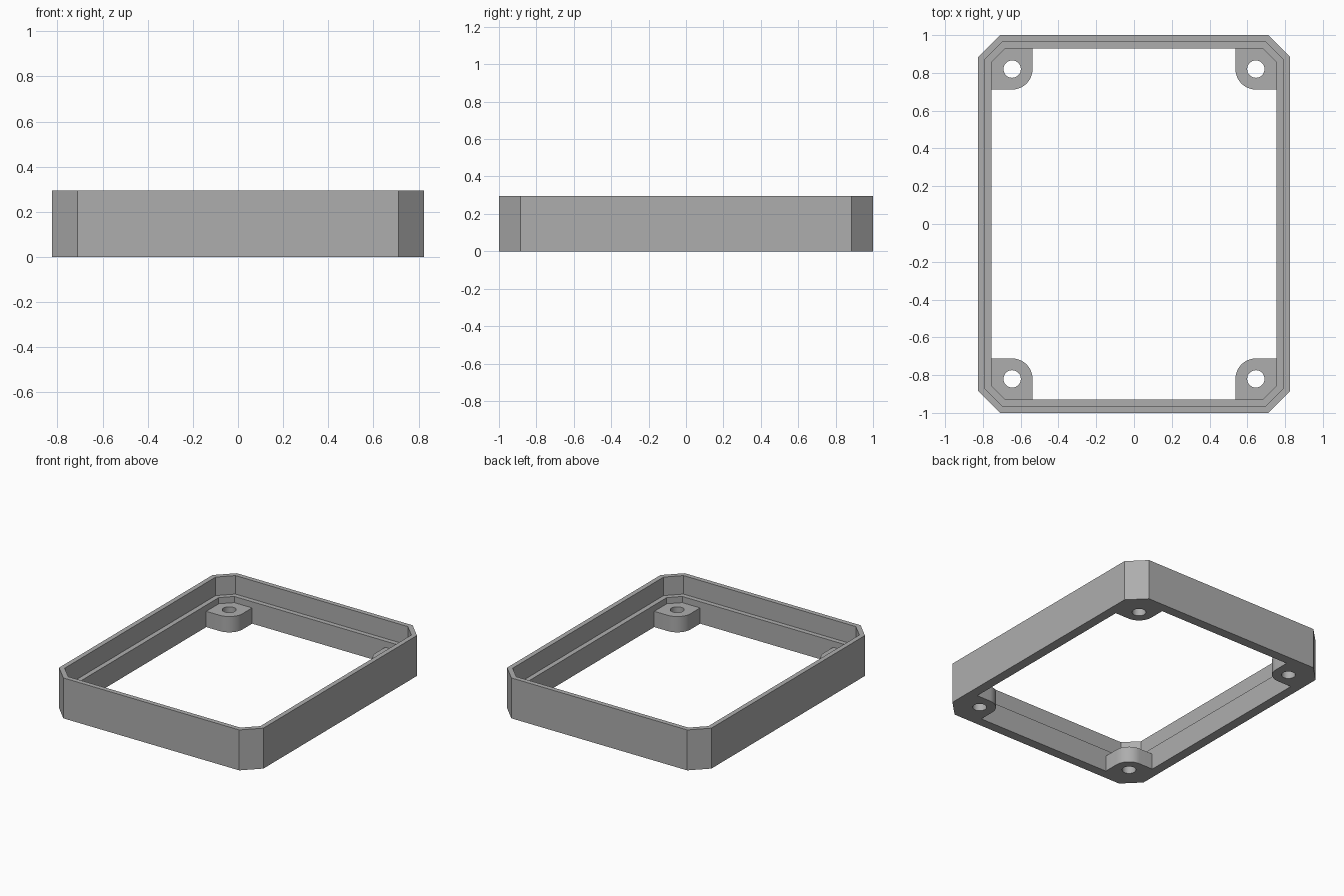
import bpy, bmesh
from math import cos, sin, pi, sqrt

old = bpy.data.objects.get("Cube")
if old:
    bpy.data.objects.remove(old, do_unlink=True)

HALF_X, HALF_Y, CHAMFER = 0.825, 1.0, 0.115
HEIGHT, LEDGE_Z, TAB_Z = 0.295, 0.16, 0.115
LIP, WALL = 0.035, 0.07
HOLE_X, HOLE_Y, HOLE_R = 0.645, 0.82, 0.046
TAB_R = 0.108

grey = bpy.data.materials.new("plain grey")
grey.use_nodes = True
grey.diffuse_color = (0.42, 0.42, 0.42, 1)
grey.node_tree.nodes["Principled BSDF"].inputs["Base Color"].default_value = (0.42, 0.42, 0.42, 1)


def finish(name, bm):
    bmesh.ops.recalc_face_normals(bm, faces=bm.faces)
    mesh = bpy.data.meshes.new(name)
    bm.to_mesh(mesh)
    bm.free()
    mesh.materials.append(grey)
    obj = bpy.data.objects.new(name, mesh)
    bpy.context.collection.objects.link(obj)
    return obj


def octagon(inset):
    """Chamfered rectangle, offset evenly inwards."""
    x, y = HALF_X - inset, HALF_Y - inset
    c = CHAMFER - inset * (2 - sqrt(2))
    return [(x, c - y), (x, y - c), (x - c, y), (c - x, y),
            (-x, y - c), (-x, c - y), (c - x, -y), (x - c, -y)]


def bridge(bm, a, b):
    for i in range(len(a)):
        j = (i + 1) % len(a)
        bm.faces.new((a[i], a[j], b[j], b[i]))


# Frame: a stepped wall section carried round the chamfered outline
section = [(0, 0), (0, HEIGHT), (LIP, HEIGHT), (LIP, LEDGE_Z), (WALL, LEDGE_Z), (WALL, 0)]
bm = bmesh.new()
loops = [[bm.verts.new((x, y, z)) for x, y in octagon(d)] for d, z in section]
for k, loop in enumerate(loops):
    bridge(bm, loop, loops[(k + 1) % len(loops)])
finish("frame", bm)


def tab_outline():
    """Tab in the +x +y corner: rounded inward corner, chamfered outward one."""
    x, y = HALF_X - WALL, HALF_Y - WALL
    c = CHAMFER - WALL * (2 - sqrt(2))
    x0, y0 = HOLE_X - TAB_R, HOLE_Y - TAB_R
    arc = [(HOLE_X - TAB_R * cos(t), HOLE_Y - TAB_R * sin(t))
           for t in (pi / 2 * i / 12 for i in range(13))]
    return arc + [(x, y0), (x, y - c), (x - c, y), (x0, y)]


def screw_tab(name, sx, sy):
    bm = bmesh.new()
    hole = [(HOLE_X + HOLE_R * cos(2 * pi * i / 32), HOLE_Y + HOLE_R * sin(2 * pi * i / 32))
            for i in range(32)]
    rings = []
    for z in (0, TAB_Z):
        edges = []
        for outline in (tab_outline(), hole):
            ring = [bm.verts.new((sx * x, sy * y, z)) for x, y in outline]
            edges += [bm.edges.new((v, ring[(i + 1) % len(ring)])) for i, v in enumerate(ring)]
            rings.append(ring)
        bmesh.ops.triangle_fill(bm, edges=edges, use_beauty=True)
    bridge(bm, rings[0], rings[2])
    bridge(bm, rings[1], rings[3])
    obj = finish(name, bm)
    bpy.ops.object.select_all(action='DESELECT')
    obj.select_set(True)
    bpy.context.view_layer.objects.active = obj
    bpy.ops.object.shade_smooth_by_angle(angle=pi / 6)


# Four screw tabs, one in each corner
for end, sy in (("front", -1), ("back", 1)):
    for side, sx in (("right", -1), ("left", 1)):
        screw_tab(f"{end}_{side}_screw_tab", sx, sy)
